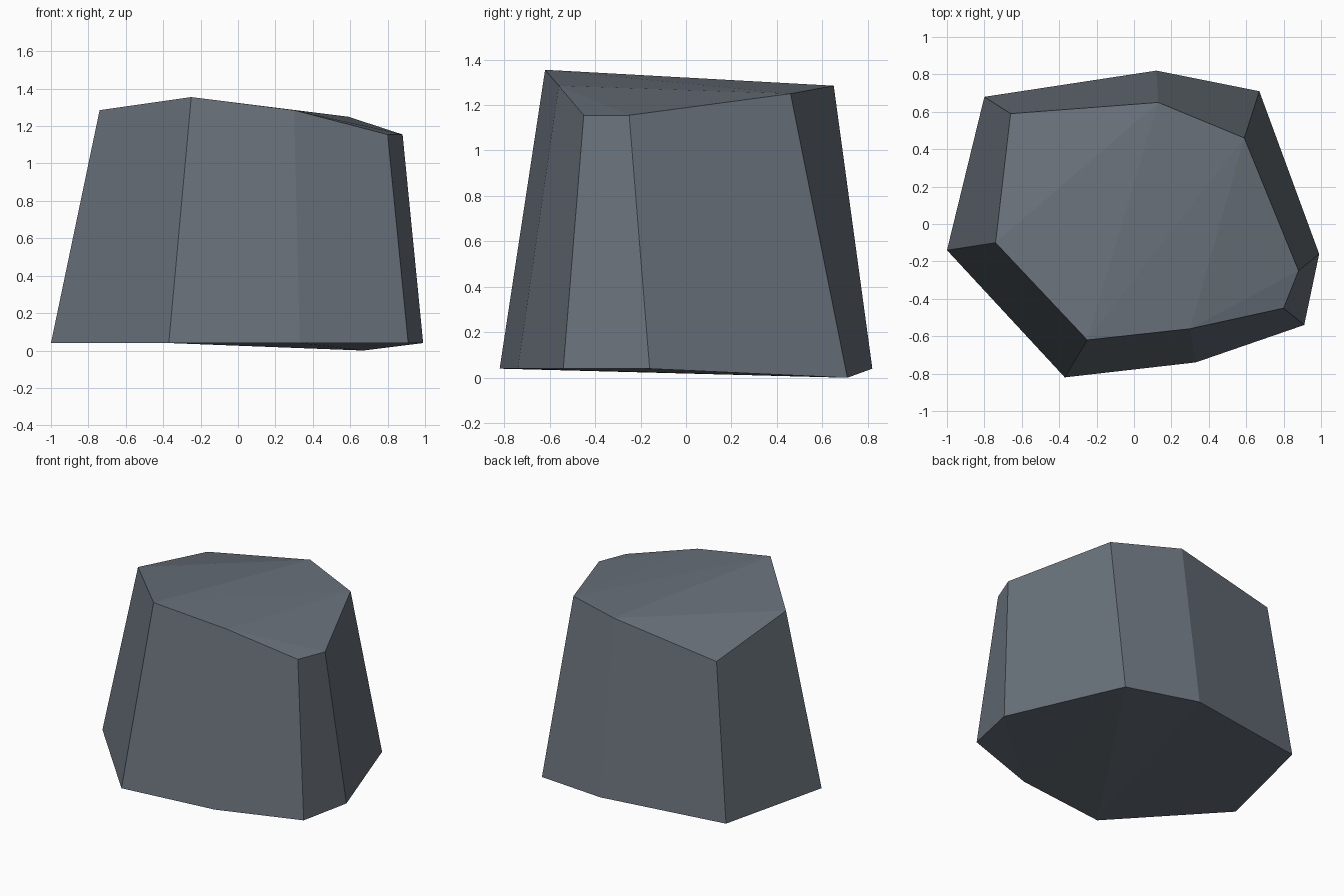
import bpy
import bmesh

# Remove the default cube only
default_cube = bpy.data.objects.get("Cube")
if default_cube:
    bpy.data.objects.remove(default_cube, do_unlink=True)


def make_material(name, colour):
    material = bpy.data.materials.new(name)
    material.use_nodes = True
    material.diffuse_color = colour
    shader = material.node_tree.nodes["Principled BSDF"]
    shader.inputs["Base Color"].default_value = colour
    shader.inputs["Roughness"].default_value = 0.9
    return material


def add_ring(bm, points):
    return [bm.verts.new(point) for point in points]


def add_cap(bm, ring):
    """Close a ring with facets that fold across it from side to side."""
    back_right, back, back_left, left, front_left, front, tip, right = ring
    bm.faces.new((back_right, back, right))
    bm.faces.new((back, tip, right))
    bm.faces.new((back, back_left, tip))
    bm.faces.new((back_left, front, tip))
    bm.faces.new((back_left, left, front))
    bm.faces.new((left, front_left, front))


# Outline of the foot, nearly level with one low corner
ground = 0.04
foot_outline = [
    (-0.80, 0.68, ground), (0.12, 0.82, ground),
    (0.67, 0.71, 0), (0.99, -0.16, ground),
    (0.91, -0.54, ground), (0.33, -0.74, ground),
    (-0.37, -0.82, ground), (-1, -0.14, ground),
]

# Outline of the crown, smaller and tilted
crown_outline = [
    (-0.66, 0.59, 1.155), (0.13, 0.65, 1.285),
    (0.59, 0.46, 1.25), (0.88, -0.25, 1.155),
    (0.80, -0.45, 1.155), (0.30, -0.56, 1.285),
    (-0.25, -0.62, 1.355), (-0.74, -0.10, 1.285),
]

# Boulder: two rings, side walls between them, faceted caps
bm = bmesh.new()
foot = add_ring(bm, foot_outline)
crown = add_ring(bm, crown_outline)
for i in range(len(foot)):
    j = (i + 1) % len(foot)
    bm.faces.new((foot[i], foot[j], crown[j], crown[i]))
add_cap(bm, foot)
add_cap(bm, crown)
bmesh.ops.recalc_face_normals(bm, faces=bm.faces)

mesh = bpy.data.meshes.new("boulder")
bm.to_mesh(mesh)
bm.free()
mesh.materials.append(make_material("slate grey", (0.14, 0.165, 0.195, 1)))
boulder = bpy.data.objects.new("boulder", mesh)
bpy.context.collection.objects.link(boulder)
